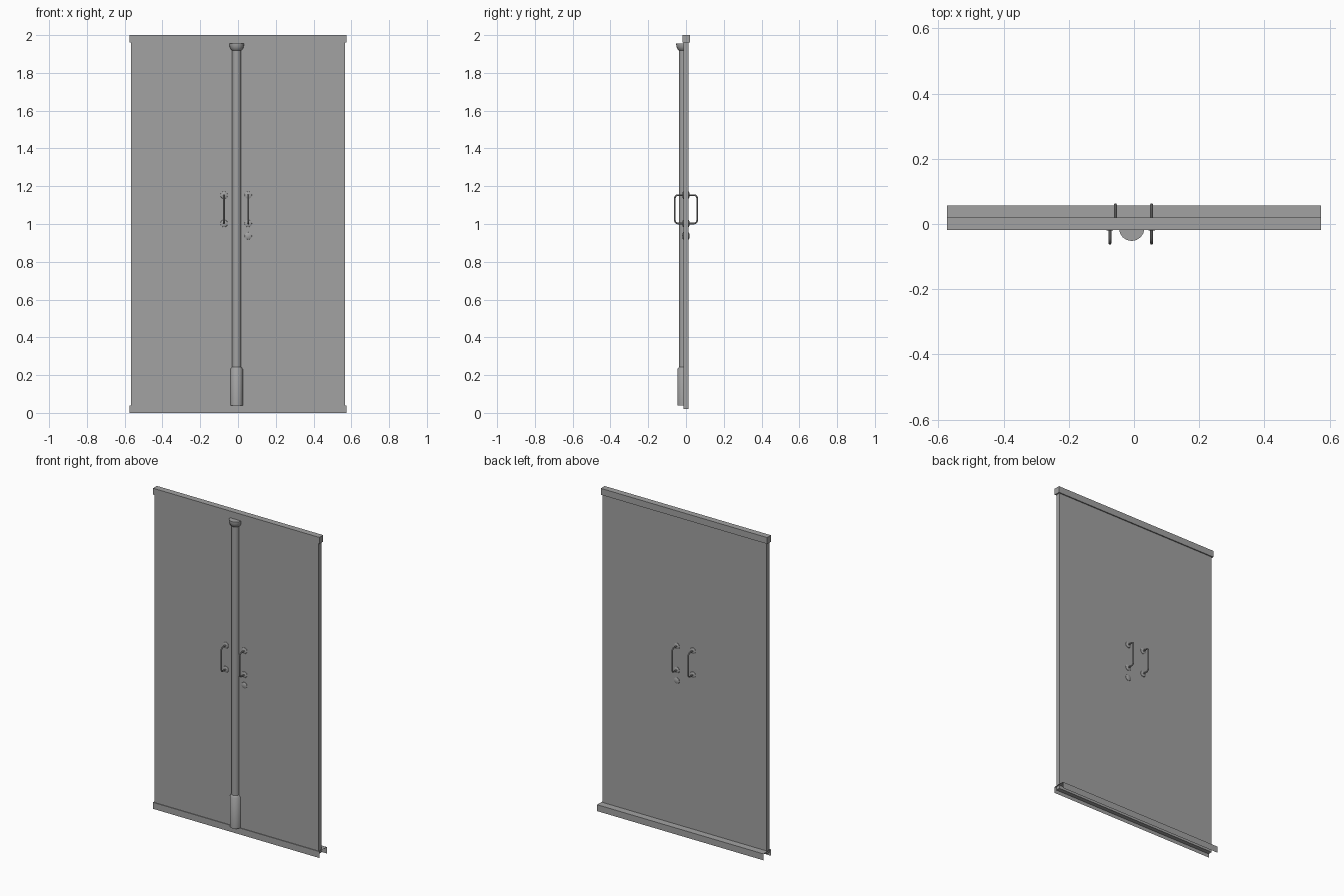
import bpy, bmesh, math
from mathutils import Vector, Matrix

if "Cube" in bpy.data.objects:
    bpy.data.objects.remove(bpy.data.objects["Cube"])

grey = bpy.data.materials.new("metal_grey")
grey.diffuse_color = (0.36, 0.36, 0.36, 1)
grey.use_nodes = True
grey.node_tree.nodes["Principled BSDF"].inputs["Base Color"].default_value = grey.diffuse_color


def finish(name, bm, smooth=False):
    bmesh.ops.recalc_face_normals(bm, faces=bm.faces)
    me = bpy.data.meshes.new(name)
    bm.to_mesh(me)
    bm.free()
    me.materials.append(grey)
    ob = bpy.data.objects.new(name, me)
    bpy.context.collection.objects.link(ob)
    if smooth:
        bpy.ops.object.select_all(action='DESELECT')
        ob.select_set(True)
        bpy.context.view_layer.objects.active = ob
        bpy.ops.object.shade_smooth_by_angle(angle=math.radians(40))
    return ob


def box(name, lo, hi):
    bm = bmesh.new()
    lo, hi = Vector(lo), Vector(hi)
    m = Matrix.Translation((lo + hi) / 2) @ Matrix.Diagonal((hi - lo).to_4d())
    bmesh.ops.create_cube(bm, size=1, matrix=m)
    return finish(name, bm)


def lathe(name, profile, origin, axis_turn=None, angle=math.tau, start=0, steps=12):
    """Turn (radius, height) points around z, then orient and place them."""
    bm = bmesh.new()
    rings = []
    for i in range(steps + 1):
        a = start + angle * i / steps
        rings.append([bm.verts.new((r * math.cos(a), r * math.sin(a), h)) for r, h in profile])
    for a, b in zip(rings, rings[1:]):
        for j in range(len(profile) - 1):
            bm.faces.new((a[j], b[j], b[j + 1], a[j + 1]))
    bmesh.ops.remove_doubles(bm, verts=bm.verts, dist=1e-5)
    m = Matrix.Translation(origin)
    if axis_turn is not None:
        m = m @ Matrix.Rotation(axis_turn, 4, 'X')
    bmesh.ops.transform(bm, matrix=m, verts=bm.verts)
    return finish(name, bm, True)


def tube(name, path, radius, sides=8):
    """Sweep a ring along a path lying in a plane of constant x."""
    bm = bmesh.new()
    pts = [Vector(p) for p in path]
    rings = []
    side = Vector((1, 0, 0))
    for i, p in enumerate(pts):
        t = (pts[min(i + 1, len(pts) - 1)] - pts[max(i - 1, 0)]).normalized()
        n = side.cross(t)
        rings.append([bm.verts.new(p + radius * (side * math.cos(k * math.tau / sides)
                      + n * math.sin(k * math.tau / sides))) for k in range(sides)])
    for a, b in zip(rings, rings[1:]):
        for k in range(sides):
            q = (k + 1) % sides
            bm.faces.new((a[k], a[q], b[q], b[k]))
    return finish(name, bm, True)


# Door panel and header rail
box("door_panel", (-0.566, -0.014, 0.02), (0.566, 0.013, 1.97))
box("header_rail", (-0.574, -0.018, 1.96), (0.574, 0.02, 2.0))

# Threshold: an open, downward-facing channel
bm = bmesh.new()
section = [(-0.018, 0), (-0.018, 0.04), (0.056, 0.04), (0.056, 0)]
left, right = ([bm.verts.new((x, y, z)) for y, z in section] for x in (-0.574, 0.574))
for i in range(3):
    bm.faces.new((left[i], right[i], right[i + 1], left[i + 1]))
finish("threshold", bm)

# Half-round centre column with a foot and a flared capital
post_at = (-0.007, -0.013, 0)
half = dict(angle=math.pi, start=math.pi, steps=8)
lathe("centre_column", [(0.024, 0.23), (0.024, 1.925)], post_at, **half)
lathe("column_foot", [(0, 0.04), (0.033, 0.04), (0.033, 0.232), (0.024, 0.243)], post_at, **half)
lathe("column_capital", [(0.024, 1.918), (0.031, 1.924), (0.037, 1.937), (0.039, 1.95),
                         (0.039, 1.956), (0, 1.956)], post_at, **half)


# Pull handles with round rosettes, and lock cylinders
def disc(name, x, z, s):
    y = -0.013 if s < 0 else 0.012
    lathe(name, [(0.02, 0), (0.019, 0.003), (0.012, 0.006), (0, 0.007)], (x, y, z),
          axis_turn=math.pi / 2 if s < 0 else -math.pi / 2)


def handle(name, x, s):
    z0, z1, reach, r = 1.003, 1.153, 0.059, 0.016
    path = [(x, s * 0.012, z0)]
    for zc, a0 in ((z0 + r, -90), (z1 - r, 0)):
        for k in range(5):
            a = math.radians(a0 + 22.5 * k)
            path.append((x, s * (reach - r + r * math.cos(a)), zc + r * math.sin(a)))
    path.append((x, s * 0.012, z1))
    tube(name, path, 0.0045)
    for z in (z0, z1):
        disc(name + "_rosette", x, z, s)


handle("front_left_handle", -0.074, -1)
handle("front_right_handle", 0.054, -1)
handle("back_left_handle", -0.057, 1)
handle("back_right_handle", 0.054, 1)
for s, label in ((-1, "front"), (1, "back")):
    disc(label + "_lock", 0.054, 0.937, s)
